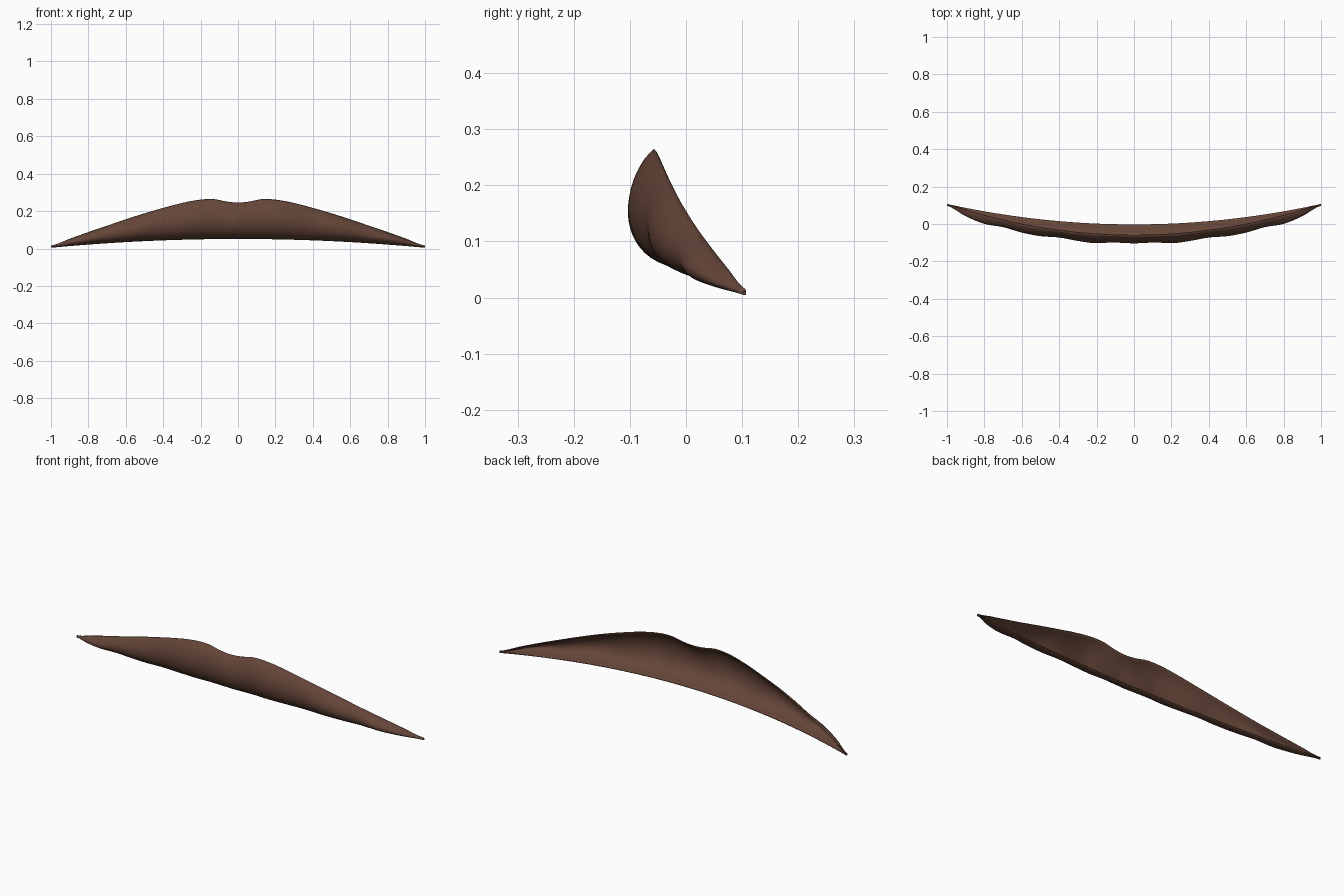
import bpy, bmesh

if "Cube" in bpy.data.objects:
    bpy.data.objects.remove(bpy.data.objects["Cube"])

# Key values along the half width: x, rim height, front bulge depth
KEYS = [(0.0, 0.246, -0.102), (0.06, 0.251, -0.099), (0.13, 0.264, -0.098),
        (0.21, 0.260, -0.101), (0.30, 0.243, -0.089), (0.40, 0.217, -0.071),
        (0.50, 0.188, -0.064), (0.60, 0.156, -0.045), (0.70, 0.122, -0.016),
        (0.80, 0.088, 0.001), (0.90, 0.052, 0.042), (1.0, 0.015, 0.098)]
STEPS, RINGS = 5, 20


def spline(a, b, c, d, t):
    """Smooth interpolation between b and c."""
    return 0.5 * (2 * b + (c - a) * t + (2 * a - 5 * b + 4 * c - d) * t * t
                  + (3 * b - a - 3 * c + d) * t ** 3)


def stations():
    mirrored = (-KEYS[1][0], KEYS[1][1], KEYS[1][2])
    pts = [mirrored] + KEYS + [KEYS[-1]]
    for i in range(1, len(pts) - 2):
        for s in range(STEPS):
            t = s / STEPS
            x = pts[i][0] + (pts[i + 1][0] - pts[i][0]) * t
            yield (x, *[spline(*[pts[i + k][j] for k in (-1, 0, 1, 2)], t) for j in (1, 2)])
    yield KEYS[-1]


def section(x, rim_z, bulge_y):
    """Curved profile from the upper rim over the bulge to the lower back edge."""
    rim_y, low_y = -0.061 + 0.167 * x * x, -0.003 + 0.11 * x * x
    low_z = 0.004 + 0.047 * (1 - x * x)
    h = rim_z - low_z
    cy = (8 * bulge_y - rim_y - low_y) / 6
    ctrl = [(rim_y, rim_z), (cy, low_z + 0.75 * h), (cy, low_z + 0.05 * h), (low_y, low_z)]
    for k in range(RINGS + 1):
        t = k / RINGS
        w = ((1 - t) ** 3, 3 * t * (1 - t) ** 2, 3 * t * t * (1 - t), t ** 3)
        yield (x, sum(a * c[0] for a, c in zip(w, ctrl)), sum(a * c[1] for a, c in zip(w, ctrl)))


# Half of the curved lip shell
bm = bmesh.new()
rows = [[bm.verts.new(p) for p in section(*s)] for s in stations()]
for r0, r1 in zip(rows, rows[1:]):
    for k in range(RINGS):
        bm.faces.new((r0[k], r0[k + 1], r1[k + 1], r1[k]))
mesh = bpy.data.meshes.new("upper_lip")
bm.to_mesh(mesh)
bm.free()
lip = bpy.data.objects.new("upper_lip", mesh)
bpy.context.collection.objects.link(lip)

# Mirror to the other side, then a thin wall
mirror = lip.modifiers.new("mirror", 'MIRROR')
mirror.use_clip = True
wall = lip.modifiers.new("wall", 'SOLIDIFY')
wall.thickness = 0.005
wall.offset = -1

# Brown colour and smooth shading
mat = bpy.data.materials.new("brown")
mat.diffuse_color = (0.13, 0.06, 0.04, 1)
mat.use_nodes = True
mat.node_tree.nodes["Principled BSDF"].inputs["Base Color"].default_value = mat.diffuse_color
mesh.materials.append(mat)
bpy.context.view_layer.objects.active = lip
lip.select_set(True)
bpy.ops.object.shade_smooth_by_angle(angle=0.9)
